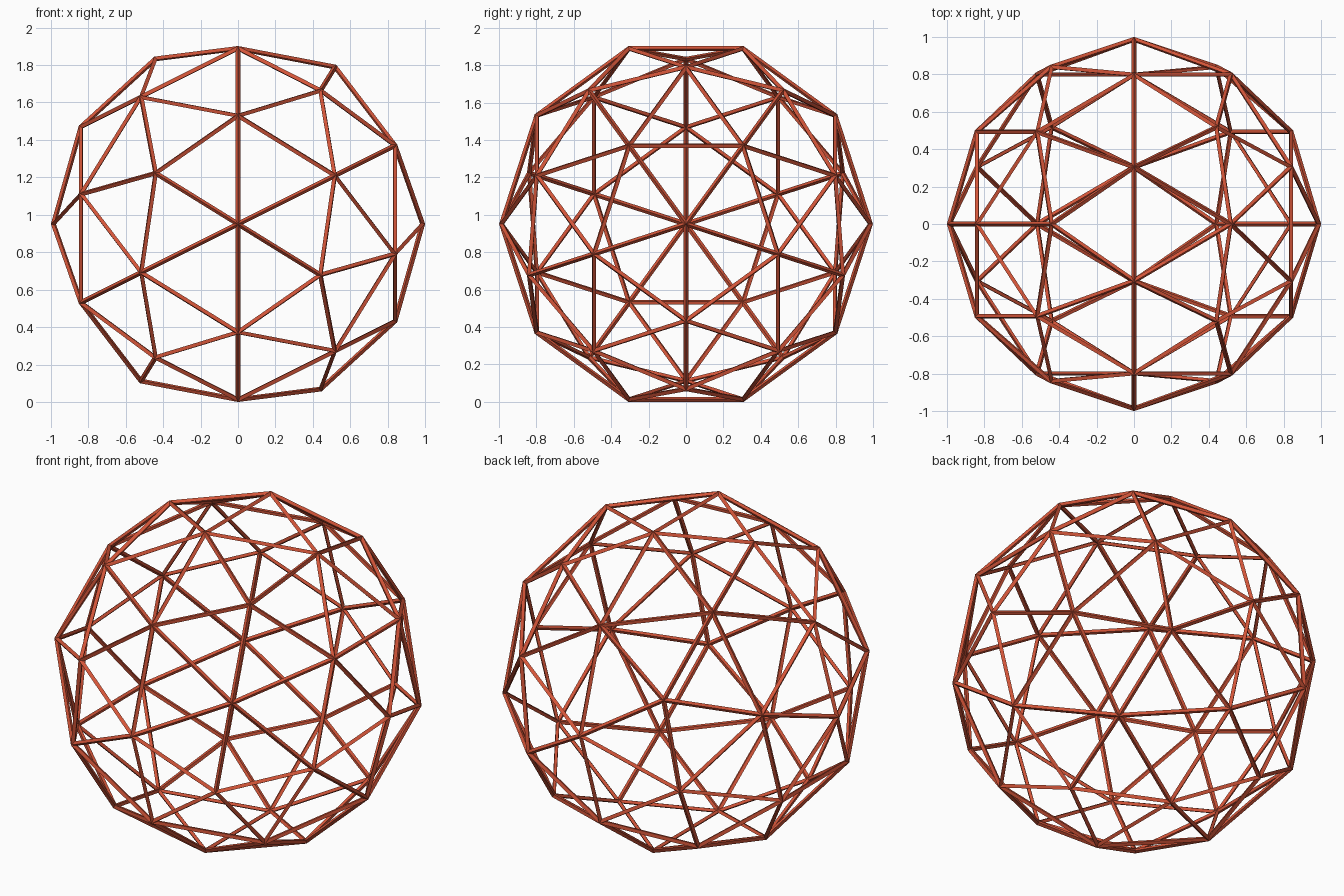
import bpy, bmesh
from math import pi
from mathutils import Matrix

if "Cube" in bpy.data.objects:
    bpy.data.objects.remove(bpy.data.objects["Cube"])

STRUT = 0.027       # strut thickness
RADIUS = 0.986      # radius to strut centre lines
CENTRE_Z = 0.951

# Geodesic sphere with its five-way hubs on the x axis
bm = bmesh.new()
bmesh.ops.create_icosphere(bm, subdivisions=2, radius=RADIUS,
                           matrix=Matrix.Rotation(pi / 2, 4, 'Y'))
mesh = bpy.data.meshes.new("geodesic_frame")
bm.to_mesh(mesh)
bm.free()

frame = bpy.data.objects.new("geodesic_frame", mesh)
bpy.context.collection.objects.link(frame)
frame.location.z = CENTRE_Z

# Every edge becomes a thin flat-faced strut
wire = frame.modifiers.new("struts", 'WIREFRAME')
wire.thickness = STRUT
wire.offset = 0
wire.use_even_offset = True
wire.use_replace = True

# Red paint
paint = bpy.data.materials.new("red_paint")
paint.diffuse_color = (0.65, 0.09, 0.04, 1)
paint.use_nodes = True
paint.node_tree.nodes["Principled BSDF"].inputs["Base Color"].default_value = paint.diffuse_color
mesh.materials.append(paint)
